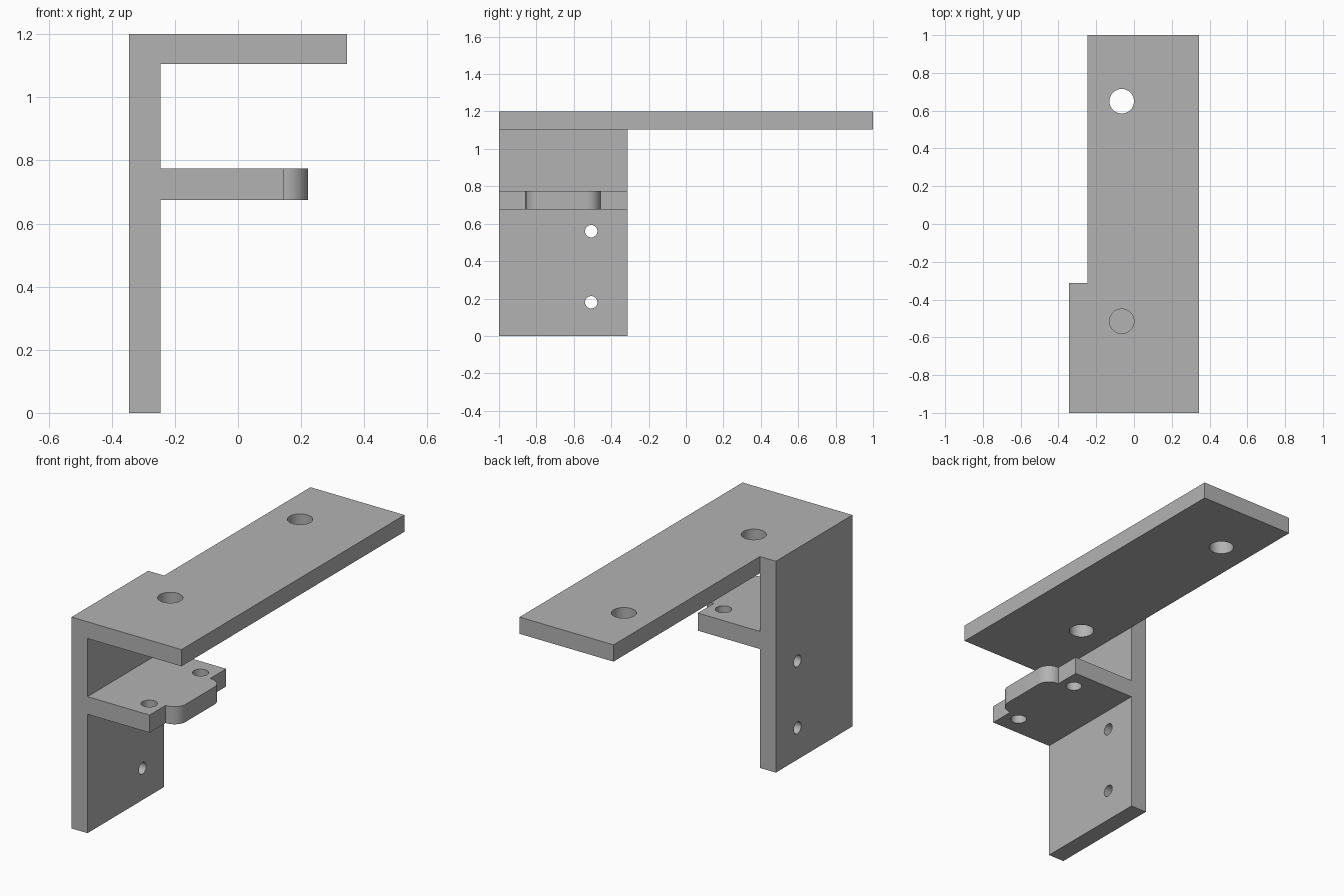
import bpy, bmesh, math
from mathutils import Matrix, Vector

if "Cube" in bpy.data.objects:
    bpy.data.objects.remove(bpy.data.objects["Cube"], do_unlink=True)

GREY = (0.45, 0.45, 0.45, 1)
grey = bpy.data.materials.new("plain grey")
grey.use_nodes = True
grey.diffuse_color = GREY
grey.node_tree.nodes["Principled BSDF"].inputs["Base Color"].default_value = GREY

# Main dimensions
LEFT, WALL, RIGHT = -0.345, -0.245, 0.345
FRONT, SIDE, BACK = -1.0, -0.313, 1.0
TOP, UNDER = 1.2, 1.105
SHELF_TOP, SHELF_LOW, SHELF_END, TAB_END = 0.775, 0.675, 0.145, 0.222
TAB_FRONT, TAB_BACK = -0.857, -0.457
MIDDLE = (FRONT + SIDE) / 2


def prism(name, points, move):
    """Extrude a flat outline by the given vector."""
    bm = bmesh.new()
    face = bm.faces.new([bm.verts.new(p) for p in points])
    ext = bmesh.ops.extrude_face_region(bm, geom=[face])
    bmesh.ops.translate(bm, vec=Vector(move),
                        verts=[v for v in ext["geom"] if isinstance(v, bmesh.types.BMVert)])
    bmesh.ops.recalc_face_normals(bm, faces=bm.faces)
    return finish(name, bm)


def cylinder(name, centre, radius, axis="Z"):
    """Round cutter, long enough to pass through one plate."""
    bm = bmesh.new()
    turn = Matrix.Rotation(math.pi / 2, 4, "Y") if axis == "X" else Matrix()
    bmesh.ops.create_cone(bm, cap_ends=True, segments=48, radius1=radius, radius2=radius,
                          depth=0.2, matrix=Matrix.Translation(centre) @ turn)
    return finish(name, bm)


def finish(name, bm):
    mesh = bpy.data.meshes.new(name)
    bm.to_mesh(mesh)
    bm.free()
    mesh.materials.append(grey)
    obj = bpy.data.objects.new(name, mesh)
    bpy.context.collection.objects.link(obj)
    return obj


def combine(body, other, operation):
    """Apply a boolean and drop the helper."""
    mod = body.modifiers.new("combine", "BOOLEAN")
    mod.operation, mod.object, mod.solver = operation, other, "EXACT"
    bpy.context.view_layer.objects.active = body
    bpy.ops.object.modifier_apply(modifier=mod.name)
    bpy.data.objects.remove(other, do_unlink=True)


# Wall, shelf and front of the top plate as one F-shaped section
section = [(LEFT, 0), (WALL, 0), (WALL, SHELF_LOW), (SHELF_END, SHELF_LOW),
           (SHELF_END, SHELF_TOP), (WALL, SHELF_TOP), (WALL, UNDER),
           (RIGHT, UNDER), (RIGHT, TOP), (LEFT, TOP)]
bracket = prism("bracket", [(x, FRONT, z) for x, z in section], (0, SIDE - FRONT, 0))

# Long arm of the top plate
arm = prism("top_arm", [(WALL, SIDE - 0.1, UNDER), (RIGHT, SIDE - 0.1, UNDER),
                        (RIGHT, BACK, UNDER), (WALL, BACK, UNDER)], (0, 0, TOP - UNDER))
combine(bracket, arm, "UNION")

# Tab with rounded corners on the shelf end
r = 0.072
outline = [(SHELF_END - 0.1, TAB_BACK), (SHELF_END - 0.1, TAB_FRONT)]
for y, start in ((TAB_FRONT + r, -90), (TAB_BACK - r, 0)):
    for i in range(13):
        a = math.radians(start + 90 * i / 12)
        outline.append((TAB_END - r + r * math.cos(a), y + r * math.sin(a)))
tab = prism("shelf_tab", [(x, y, SHELF_LOW) for x, y in outline], (0, 0, SHELF_TOP - SHELF_LOW))
combine(bracket, tab, "UNION")

# Screw holes in the top plate, shelf and wall
for y in (0.65, -0.515):
    combine(bracket, cylinder("top_hole", (-0.065, y, 1.15), 0.065), "DIFFERENCE")
for y in (MIDDLE - 0.23, MIDDLE + 0.23):
    combine(bracket, cylinder("shelf_hole", (0.063, y, 0.725), 0.042), "DIFFERENCE")
for z in (0.18, 0.56):
    combine(bracket, cylinder("wall_hole", (-0.295, -0.507, z), 0.033, "X"), "DIFFERENCE")

# Smooth holes and rounded corners, sharp plate edges
bpy.ops.object.select_all(action="DESELECT")
bracket.select_set(True)
bpy.context.view_layer.objects.active = bracket
bpy.ops.object.shade_smooth_by_angle(angle=math.radians(30))
